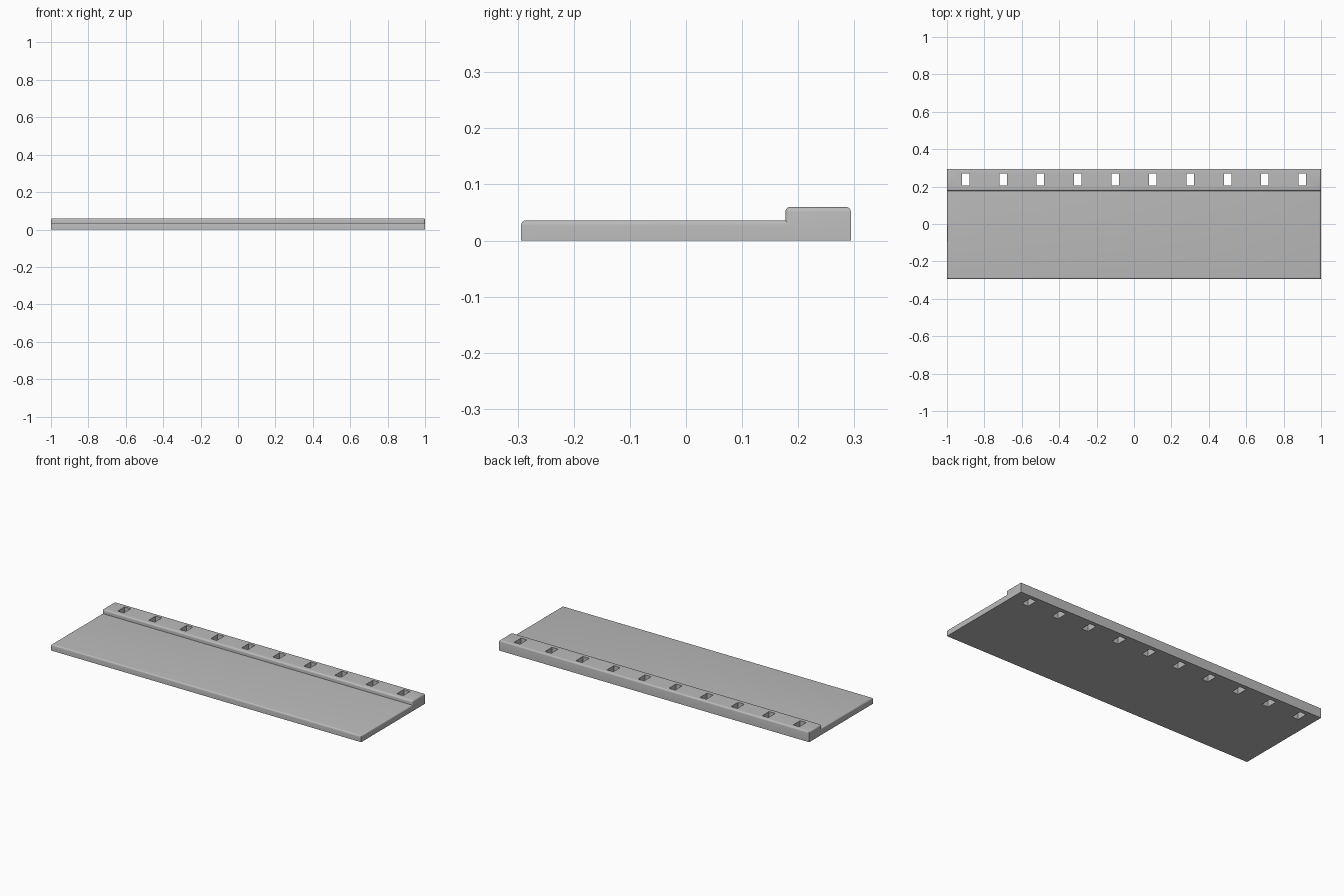
import bpy
import bmesh
from math import radians

old = bpy.data.objects.get("Cube")
if old:
    bpy.data.objects.remove(old, do_unlink=True)

# Single flat grey
grey = bpy.data.materials.new("grey")
grey.use_nodes = True
colour = (0.5, 0.5, 0.5, 1)
grey.diffuse_color = colour
grey.node_tree.nodes["Principled BSDF"].inputs["Base Color"].default_value = colour

HALF_LENGTH, HALF_DEPTH = 1.0, 0.294
STEP_Y, PLATE_Z, RAIL_Z = 0.177, 0.036, 0.06

# Stepped cross-section (y, z) swept along x
profile = [(-HALF_DEPTH, 0), (HALF_DEPTH, 0), (HALF_DEPTH, RAIL_Z),
           (STEP_Y, RAIL_Z), (STEP_Y, PLATE_Z), (-HALF_DEPTH, PLATE_Z)]
bm = bmesh.new()
end = bm.faces.new([bm.verts.new((-HALF_LENGTH, y, z)) for y, z in profile])
swept = bmesh.ops.extrude_face_region(bm, geom=[end])
bmesh.ops.translate(bm, vec=(2 * HALF_LENGTH, 0, 0),
                    verts=[v for v in swept["geom"] if isinstance(v, bmesh.types.BMVert)])
bmesh.ops.recalc_face_normals(bm, faces=bm.faces)

# Round every convex edge of the upper surface
rounded = [e for e in bm.edges
           if e.is_convex and min(v.co.z for v in e.verts) > 0.01]
bmesh.ops.bevel(bm, geom=rounded, offset=0.009, offset_type='OFFSET',
                segments=4, profile=0.5, affect='EDGES', clamp_overlap=True)
mesh = bpy.data.meshes.new("stepped_plate")
bm.to_mesh(mesh)
bm.free()
mesh.materials.append(grey)
plate = bpy.data.objects.new("stepped_plate", mesh)
bpy.context.collection.objects.link(plate)

# Row of rectangular slots through the raised rail
cut = bmesh.new()
for i in range(10):
    box = bmesh.ops.create_cube(cut, size=1)["verts"]
    bmesh.ops.scale(cut, vec=(0.04, 0.064, 0.3), verts=box)
    bmesh.ops.translate(cut, vec=(-0.9 + 0.2 * i, 0.238, 0.03), verts=box)
cut_mesh = bpy.data.meshes.new("slot_cutter")
cut.to_mesh(cut_mesh)
cut.free()
cut_mesh.materials.append(grey)
cutter = bpy.data.objects.new("slot_cutter", cut_mesh)
bpy.context.collection.objects.link(cutter)
cutter.hide_render = True

slots = plate.modifiers.new("slots", 'BOOLEAN')
slots.operation = 'DIFFERENCE'
slots.solver = 'EXACT'
slots.object = cutter

# Apply the slots, then smooth the rounded edges only
bpy.ops.object.select_all(action='DESELECT')
plate.select_set(True)
bpy.context.view_layer.objects.active = plate
bpy.ops.object.modifier_apply(modifier=slots.name)
bpy.data.objects.remove(cutter, do_unlink=True)
bpy.ops.object.shade_smooth_by_angle(angle=radians(35))
